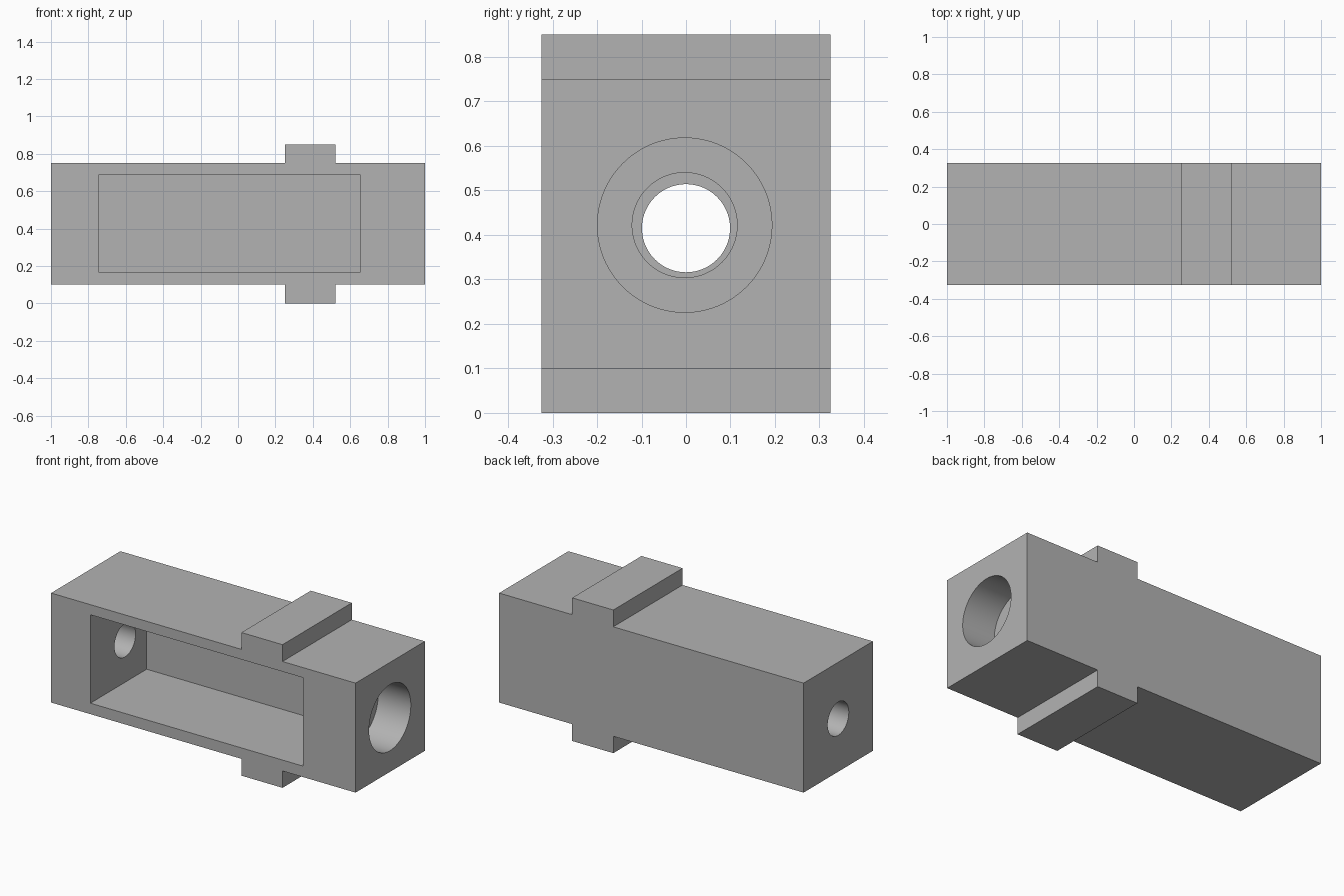
import bpy
import bmesh
from math import radians
from mathutils import Matrix, Vector

cube = bpy.data.objects.get("Cube")
if cube:
    bpy.data.objects.remove(cube, do_unlink=True)

grey = bpy.data.materials.new("plain grey")
grey.use_nodes = True
colour = (0.45, 0.45, 0.45, 1)
grey.diffuse_color = colour
grey.node_tree.nodes["Principled BSDF"].inputs["Base Color"].default_value = colour


def add_object(name, bm):
    bmesh.ops.recalc_face_normals(bm, faces=bm.faces)
    mesh = bpy.data.meshes.new(name)
    bm.to_mesh(mesh)
    bm.free()
    mesh.materials.append(grey)
    obj = bpy.data.objects.new(name, mesh)
    bpy.context.collection.objects.link(obj)
    return obj


def box_cutter(name, low, high):
    low, high = Vector(low), Vector(high)
    bm = bmesh.new()
    matrix = Matrix.Translation((low + high) / 2) @ Matrix.Diagonal((high - low).to_4d())
    bmesh.ops.create_cube(bm, size=1, matrix=matrix)
    return add_object(name, bm)


def bore_cutter(name, radius, x0, x1, y, z):
    bm = bmesh.new()
    matrix = Matrix.Translation(((x0 + x1) / 2, y, z)) @ Matrix.Rotation(radians(90), 4, "Y")
    bmesh.ops.create_cone(bm, cap_ends=True, segments=96, radius1=radius,
                          radius2=radius, depth=x1 - x0, matrix=matrix)
    return add_object(name, bm)


# Block with a collar above and below, extruded from its front profile
half_depth, bottom, top, collar = 0.325, 0.1, 0.75, 0.1
c0, c1 = 0.25, 0.52
profile = [(-1, bottom), (c0, bottom), (c0, bottom - collar), (c1, bottom - collar),
           (c1, bottom), (1, bottom), (1, top), (c1, top),
           (c1, top + collar), (c0, top + collar), (c0, top), (-1, top)]
bm = bmesh.new()
face = bm.faces.new([bm.verts.new((x, -half_depth, z)) for x, z in profile])
swept = bmesh.ops.extrude_face_region(bm, geom=[face])["geom"]
bmesh.ops.translate(bm, vec=(0, 2 * half_depth, 0),
                    verts=[v for v in swept if isinstance(v, bmesh.types.BMVert)])
housing = add_object("housing", bm)

# Front pocket, stepped bore at the right end, small bore at the left end
cutters = [
    box_cutter("pocket_cutter", (-0.742, -0.5, 0.165), (0.653, 0.203, 0.69)),
    bore_cutter("counterbore_cutter", 0.196, 0.785, 1.2, -0.003, 0.422),
    bore_cutter("inner_bore_cutter", 0.118, 0.6, 0.9, -0.003, 0.422),
    bore_cutter("small_bore_cutter", 0.099, -1.2, -0.7, 0, 0.415),
]
bpy.ops.object.select_all(action="DESELECT")
housing.select_set(True)
bpy.context.view_layer.objects.active = housing
for cutter in cutters:
    cutter.hide_render = True
    cut = housing.modifiers.new(cutter.name, "BOOLEAN")
    cut.operation = "DIFFERENCE"
    cut.solver = "EXACT"
    cut.object = cutter
    bpy.ops.object.modifier_apply(modifier=cut.name)
    bpy.data.objects.remove(cutter, do_unlink=True)

# Smooth bores, sharp corners
bpy.ops.object.shade_smooth_by_angle(angle=radians(30))
